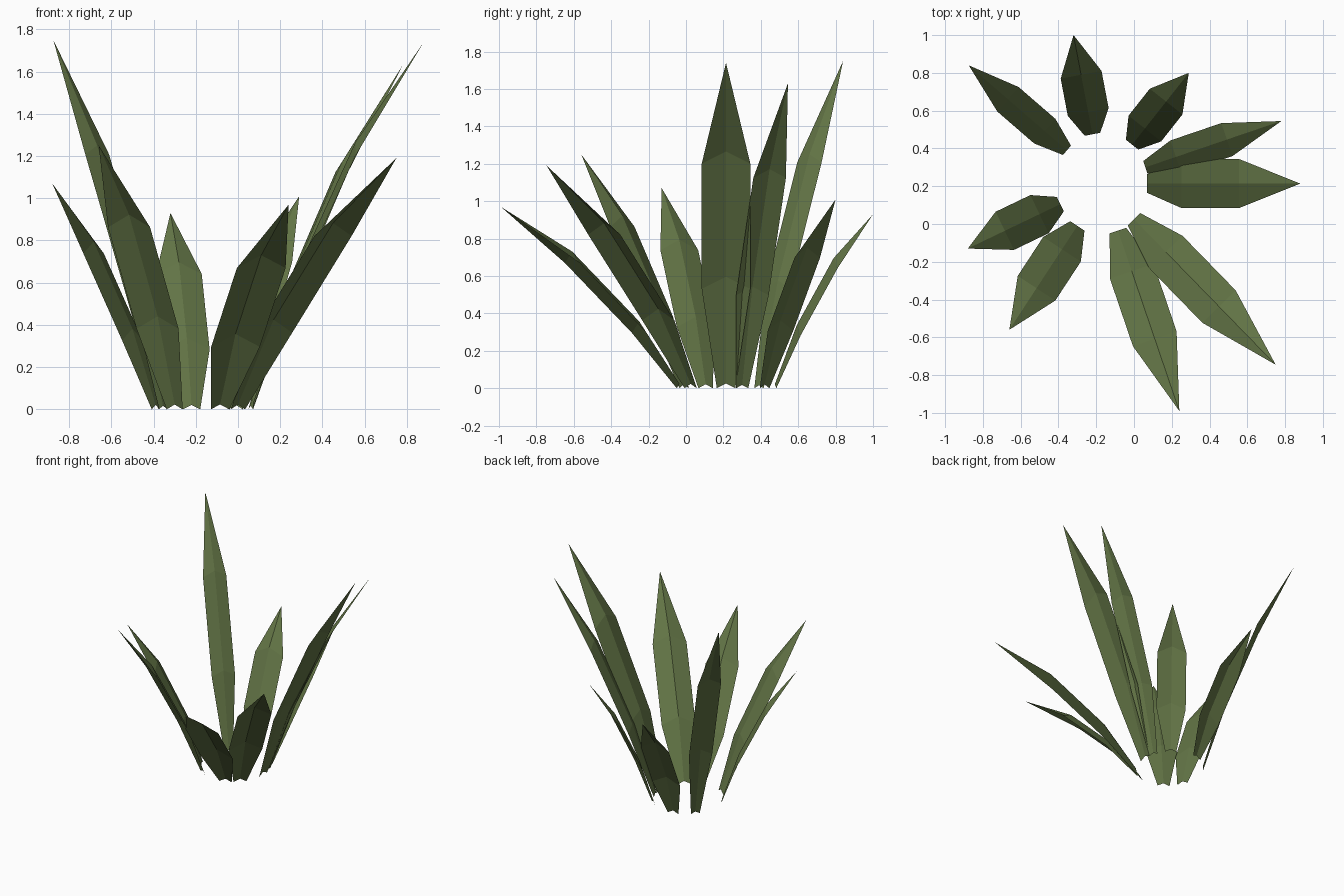
import bpy
import bmesh
from mathutils import Vector

old = bpy.data.objects.get("Cube")
if old:
    bpy.data.objects.remove(old, do_unlink=True)

# Single leaf colour
green = bpy.data.materials.new("leaf_green")
green.use_nodes = True
colour = (0.122, 0.174, 0.060, 1)
green.diffuse_color = colour
bsdf = green.node_tree.nodes["Principled BSDF"]
bsdf.inputs["Base Color"].default_value = colour
bsdf.inputs["Roughness"].default_value = 0.9

# Leaf profile: fraction of reach, fraction of height, fraction of width
PROFILE = [(0, 0, 0.38), (0.225, 0.305, 1), (0.6, 0.69, 1)]
FOLD = 0.5  # crease rise relative to half width


def make_leaf(name, base, tip, half_width):
    """Folded blade: three cross-sections with a raised crease, then a point."""
    root = Vector((*base, 0))
    tip = Vector(tip)
    reach = Vector((tip.x - root.x, tip.y - root.y, 0))
    side = Vector((-reach.y, reach.x, 0)).normalized()
    bm = bmesh.new()
    rows = []
    for out, up, width in PROFILE:
        centre = root + reach * out + Vector((0, 0, tip.z * up))
        w = half_width * width
        rows.append([bm.verts.new(centre - side * w),
                     bm.verts.new(centre + Vector((0, 0, w * FOLD))),
                     bm.verts.new(centre + side * w)])
    for low, high in zip(rows, rows[1:]):
        for i in range(2):
            bm.faces.new((low[i], high[i], high[i + 1], low[i + 1]))
    end = bm.verts.new(tip)
    for i in range(2):
        bm.faces.new((rows[-1][i], end, rows[-1][i + 1]))
    # Upper surface faces upward
    for face in bm.faces:
        face.normal_update()
        if face.normal.z < 0:
            face.normal_flip()
    mesh = bpy.data.meshes.new(name)
    bm.to_mesh(mesh)
    bm.free()
    mesh.materials.append(green)
    leaf = bpy.data.objects.new(name, mesh)
    bpy.context.collection.objects.link(leaf)


# Leaves around the clump: base, tip, half width
LEAVES = {
    "leaf_back": ((-0.22, 0.475), (-0.32, 1.0, 0.93), 0.11),
    "leaf_back_left": ((-0.01, 0.42), (0.29, 0.8, 1.01), 0.11),
    "leaf_left_rear": ((0.06, 0.30), (0.78, 0.545, 1.63), 0.092),
    "leaf_left": ((0.07, 0.214), (0.88, 0.214, 1.74), 0.13),
    "leaf_front_left": ((0, 0.025), (0.75, -0.745, 1.19), 0.123),
    "leaf_front": ((-0.085, -0.035), (0.24, -0.99, 0.97), 0.122),
    "leaf_front_right": ((-0.30, -0.01), (-0.66, -0.56, 1.25), 0.119),
    "leaf_right": ((-0.39, 0.105), (-0.88, -0.13, 1.07), 0.112),
    "leaf_back_right": ((-0.355, 0.39), (-0.875, 0.84, 1.75), 0.086),
}
for name, (base, tip, half_width) in LEAVES.items():
    make_leaf(name, base, tip, half_width)
